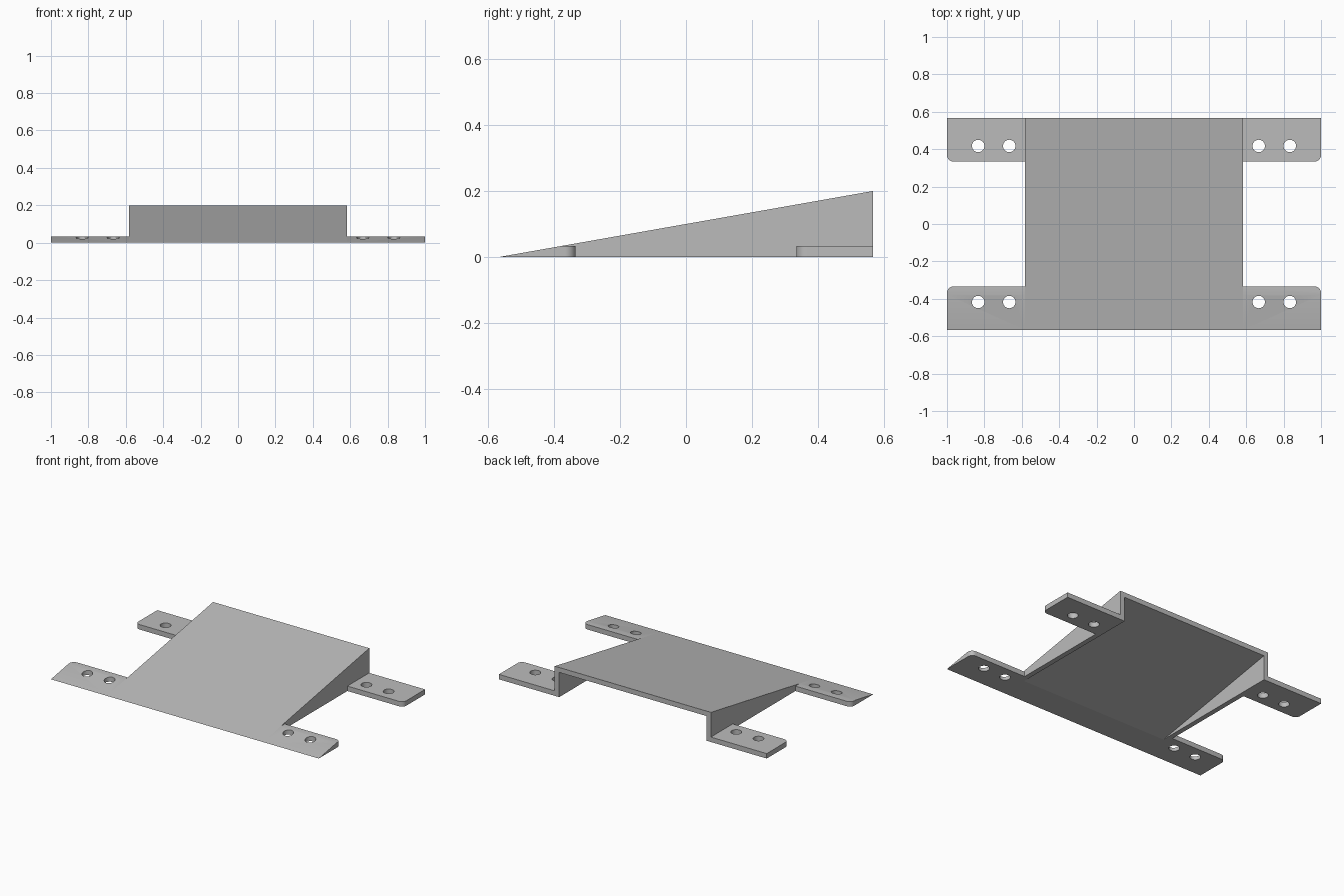
import bpy, bmesh, math
from mathutils import Vector

if "Cube" in bpy.data.objects:
    bpy.data.objects.remove(bpy.data.objects["Cube"])

# Main dimensions
T = 1 / 30                        # sheet thickness and corner radius
HEIGHT = 0.2
SLOPE = math.tan(math.radians(10))
Y = HEIGHT / SLOPE / 2            # half depth
BODY = 0.583                      # half width of the ramp
TAB_Y = Y - 0.233                 # inner edge of the tabs
HOLE_Y = Y - 0.15

grey = bpy.data.materials.new("plain grey")
grey.use_nodes = True
grey.diffuse_color = (0.5, 0.5, 0.5, 1)
grey.node_tree.nodes["Principled BSDF"].inputs["Base Color"].default_value = (0.5, 0.5, 0.5, 1)


def prism(name, points, offset, slope_cut=False):
    """Extrude a closed outline by an offset vector, optionally trimmed to the ramp slope."""
    bm = bmesh.new()
    face = bm.faces.new([bm.verts.new(p) for p in points])
    made = bmesh.ops.extrude_face_region(bm, geom=[face])["geom"]
    bmesh.ops.translate(bm, vec=offset, verts=[v for v in made if isinstance(v, bmesh.types.BMVert)])
    if slope_cut:
        cut = bmesh.ops.bisect_plane(bm, geom=bm.verts[:] + bm.edges[:] + bm.faces[:], dist=1e-5,
                                     plane_co=(0, -Y, 0), plane_no=(0, -SLOPE, 1), clear_outer=True)
        edges = [e for e in bm.edges if e.is_boundary]
        bmesh.ops.holes_fill(bm, edges=edges)
        bmesh.ops.remove_doubles(bm, verts=bm.verts[:], dist=1e-5)
    bmesh.ops.recalc_face_normals(bm, faces=bm.faces[:])
    mesh = bpy.data.meshes.new(name)
    bm.to_mesh(mesh)
    bm.free()
    mesh.materials.append(grey)
    obj = bpy.data.objects.new(name, mesh)
    bpy.context.collection.objects.link(obj)
    return obj


def select(obj):
    bpy.ops.object.select_all(action='DESELECT')
    obj.select_set(True)
    bpy.context.view_layer.objects.active = obj


def subtract(obj, cutter):
    mod = obj.modifiers.new("cut", 'BOOLEAN')
    mod.operation, mod.solver, mod.object = 'DIFFERENCE', 'EXACT', cutter
    select(obj)
    bpy.ops.object.modifier_apply(modifier=mod.name)
    bpy.data.objects.remove(cutter)


# Ramp: a wedge hollowed from below and behind, leaving top plate and side walls
ramp = prism("ramp", [(-BODY, -Y, 0), (-BODY, Y, 0), (-BODY, Y, HEIGHT)], (2 * BODY, 0, 0))
inner = BODY - T
low, back = -Y - 0.1, Y + 0.1
hollow = prism("hollow_cutter",
               [(-inner, y, (y + Y) * SLOPE - T) for y in (low, back)] + [(-inner, back, -0.2), (-inner, low, -0.2)],
               (2 * inner, 0, 0))
subtract(ramp, hollow)


def tab(name, side):
    """Mounting tab pair; side is -1 for the front and 1 for the back."""
    def corner(i):
        a = math.radians(90 * i / 8)
        return (1 - T + T * math.cos(a), side * (TAB_Y + T - T * math.sin(a)), 0)
    outline = [(BODY, side * Y, 0), (1, side * Y, 0)] + [corner(i) for i in range(9)]
    outline.append((BODY, side * TAB_Y, 0))
    obj = prism(name, outline, (0, 0, T), slope_cut=side < 0)
    # Screw holes
    for x in (0.667, 0.833):
        bpy.ops.mesh.primitive_cylinder_add(vertices=32, radius=T, depth=0.3, location=(x, side * HOLE_Y, 0))
        subtract(obj, bpy.context.object)
    mirror = obj.modifiers.new("mirror", 'MIRROR')
    mirror.use_mirror_merge = False
    select(obj)
    bpy.ops.object.modifier_apply(modifier=mirror.name)
    bpy.ops.object.shade_smooth_by_angle(angle=math.radians(30))


tab("front_tabs", -1)
tab("back_tabs", 1)
